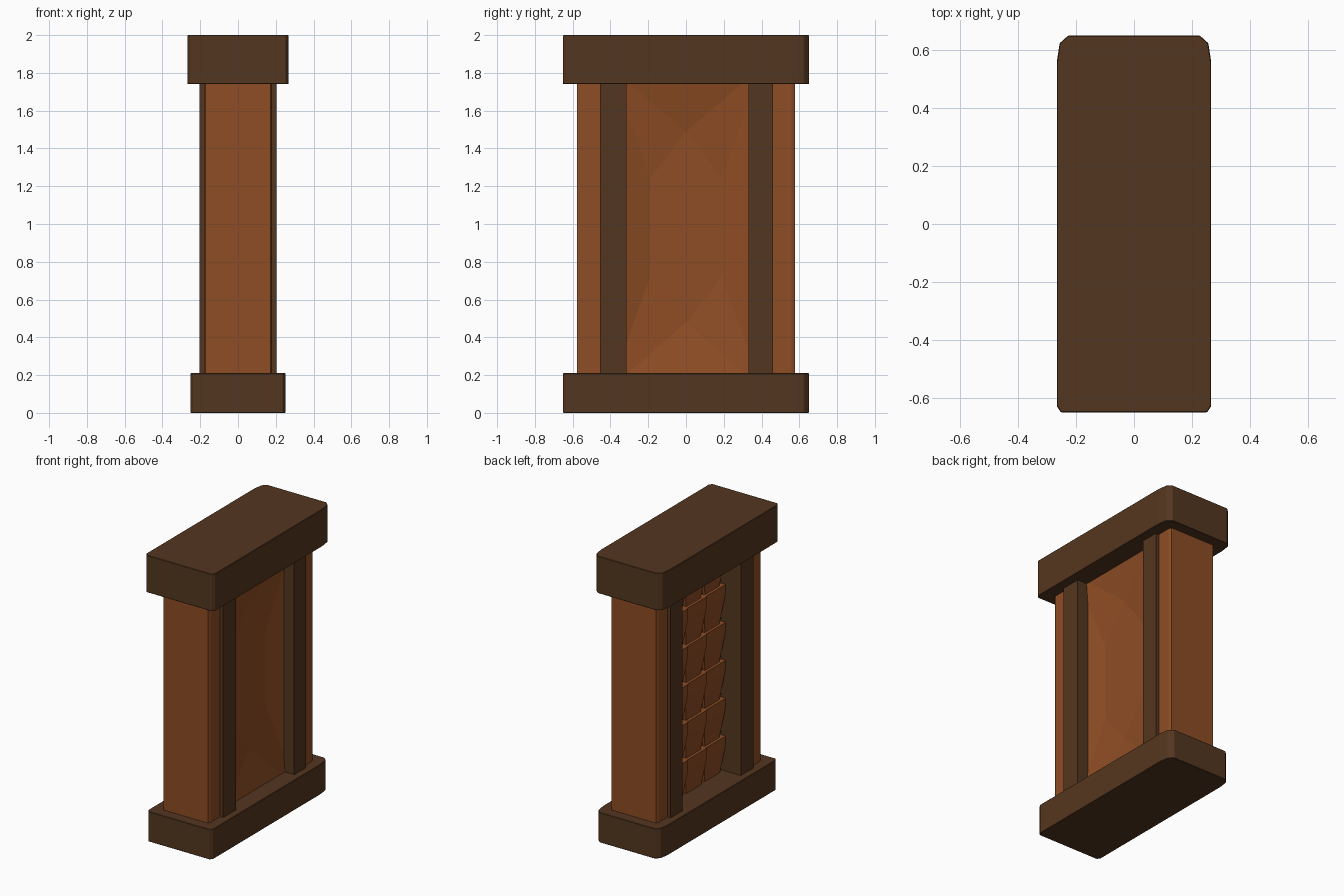
import bpy, bmesh

if "Cube" in bpy.data.objects:
    bpy.data.objects.remove(bpy.data.objects["Cube"])


def material(name, color):
    m = bpy.data.materials.new(name)
    m.diffuse_color = (*color, 1)
    m.use_nodes = True
    m.node_tree.nodes["Principled BSDF"].inputs["Base Color"].default_value = m.diffuse_color
    return m


DARK = material("dark wood", (0.088, 0.037, 0.014))
BROWN = material("warm wood", (0.27, 0.074, 0.018))


def make(name, verts, faces, mat):
    me = bpy.data.meshes.new(name)
    me.from_pydata(verts, [], faces)
    bm = bmesh.new()
    bm.from_mesh(me)
    bmesh.ops.recalc_face_normals(bm, faces=bm.faces)
    bm.to_mesh(me)
    bm.free()
    me.materials.append(mat)
    ob = bpy.data.objects.new(name, me)
    bpy.context.collection.objects.link(ob)
    return ob


def prism(name, outline, z0, z1, mat):
    n = len(outline)
    verts = [(x, y, z) for z in (z0, z1) for x, y in outline]
    faces = [list(range(n))[::-1], list(range(n, 2 * n))]
    faces += [(i, (i + 1) % n, n + (i + 1) % n, n + i) for i in range(n)]
    return make(name, verts, faces, mat)


def mirrored(half):
    return half + [(-x, y) for x, y in reversed(half)]


def box(name, x0, x1, y0, y1, z0, z1, mat):
    return prism(name, [(x0, y0), (x1, y0), (x1, y1), (x0, y1)], z0, z1, mat)


# Base and cap slabs, with the larger corner cuts at the back
for name, w, z0, z1 in (("base", 0.252, 0, 0.21), ("cap", 0.267, 1.74, 2.0)):
    slab = prism(name, mirrored([(w - 0.015, -0.652), (w, -0.63), (w, 0.56),
                                 (w - 0.01, 0.625), (w - 0.04, 0.652)]), z0, z1, DARK)
    bev = slab.modifiers.new("edge", "BEVEL")
    bev.width = 0.003
    bev.segments = 1

# End blocks with chamfered outer corners
for name, s in (("front_end", -1), ("back_end", 1)):
    prism(name, mirrored([(0.18, s * 0.36), (0.18, s * 0.558), (0.172, s * 0.578)]),
          0.19, 1.76, BROWN)

# Dark upright trims on both sides
for side, s in (("right", 1), ("left", -1)):
    for end, y0, y1 in (("front", -0.455, -0.315), ("back", 0.33, 0.46)):
        box(f"{side}_{end}_trim", s * 0.02, s * 0.204, y0, y1, 0.19, 1.76, DARK)

# Core between the ends
box("core", -0.05, 0.06, -0.36, 0.37, 0.19, 1.76, BROWN)

# Dished faceted panel on the right side
zc, rim, deep = 0.98, 0.145, 0.08
outer = [(-0.40, -0.85), (0.40, -0.85), (0.40, 0.85), (-0.40, 0.85)]
inner = [(-0.19, -0.26), (0, -0.50), (0.19, -0.26), (0.19, 0.26), (0, 0.51), (-0.19, 0.26)]
verts = [(rim, y, zc + z) for y, z in outer] + [(deep, y, zc + z) for y, z in inner]
faces = [(4, 5, 6, 7, 8, 9), (0, 1, 5), (0, 5, 4), (1, 6, 5), (1, 2, 7, 6),
         (2, 3, 8), (2, 8, 7), (3, 9, 8), (3, 0, 4, 9)]
panel = make("faceted_panel", verts, faces, BROWN)
if panel.data.polygons[0].normal.x < 0:
    panel.data.flip_normals()

# Rows of overlapping shield-shaped tiles on the left side
ROW, Y0, W = 0.265, -0.315, 0.215
for r in range(6):
    top = 0.455 + r * ROW
    for c in range(3):
        a, b = Y0 + c * W, Y0 + (c + 1) * W + 0.03
        out = 0.098 - 0.006 * (2 - c)
        rings = [(top, out, 0), (top - 0.08, out, 0.005), (top - ROW - 0.01, out - 0.02, 0.045)]
        verts = []
        for z, depth, inset in rings:
            z = min(z, 1.80)
            verts += [(-depth, a + inset, z), (-depth, b - inset, z),
                      (-0.03, b - inset, z), (-0.03, a + inset, z)]
        faces = [(0, 1, 2, 3), (8, 9, 10, 11)]
        for k in (0, 4):
            faces += [(k + i, k + (i + 1) % 4, k + 4 + (i + 1) % 4, k + 4 + i) for i in range(4)]
        make(f"tile_{r}_{c}", verts, faces, BROWN)
